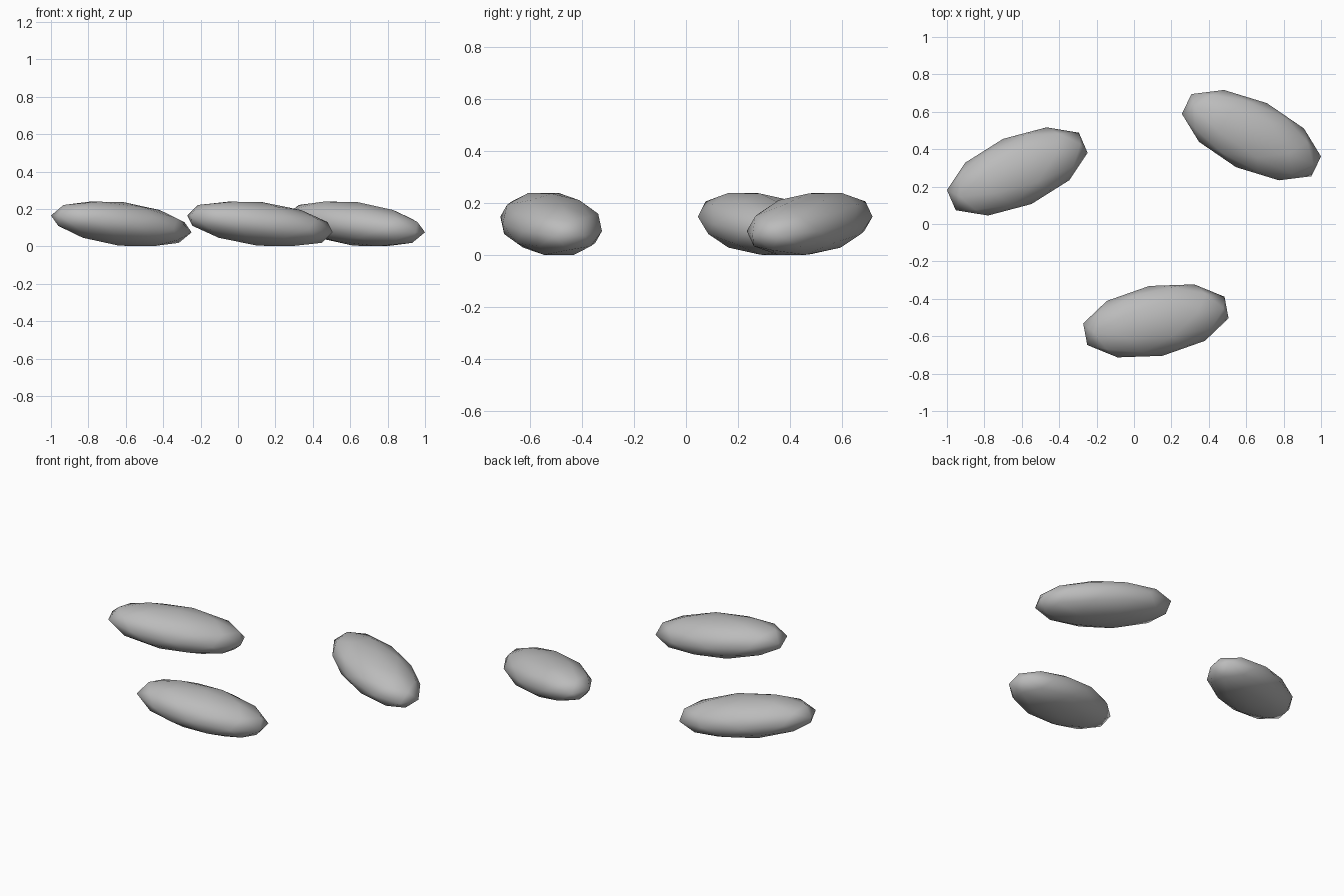
import bpy
import math

if "Cube" in bpy.data.objects:
    bpy.data.objects.remove(bpy.data.objects["Cube"])

# One shared stone colour
grey = bpy.data.materials.new("stone_grey")
grey.diffuse_color = (0.5, 0.5, 0.5, 1)
grey.use_nodes = True
grey.node_tree.nodes["Principled BSDF"].inputs["Base Color"].default_value = grey.diffuse_color


def pebble(name, x, y, turn):
    """Flattened, slightly tilted low-poly stone, turned about z (degrees)."""
    bpy.ops.mesh.primitive_ico_sphere_add(
        subdivisions=2, radius=1, location=(x, y, 0.12),
        rotation=(0, 0.116, math.radians(turn)))
    stone = bpy.context.object
    stone.name = name
    stone.scale = (0.407, 0.190, 0.117)
    bpy.ops.object.transform_apply(location=False, rotation=False, scale=True)
    bpy.ops.object.shade_smooth()
    stone.data.materials.append(grey)


# Three scattered stones
pebble("left_stone", -0.624, 0.281, 23.5)
pebble("front_stone", 0.117, -0.518, 10.7)
pebble("right_stone", 0.628, 0.475, -25.7)
